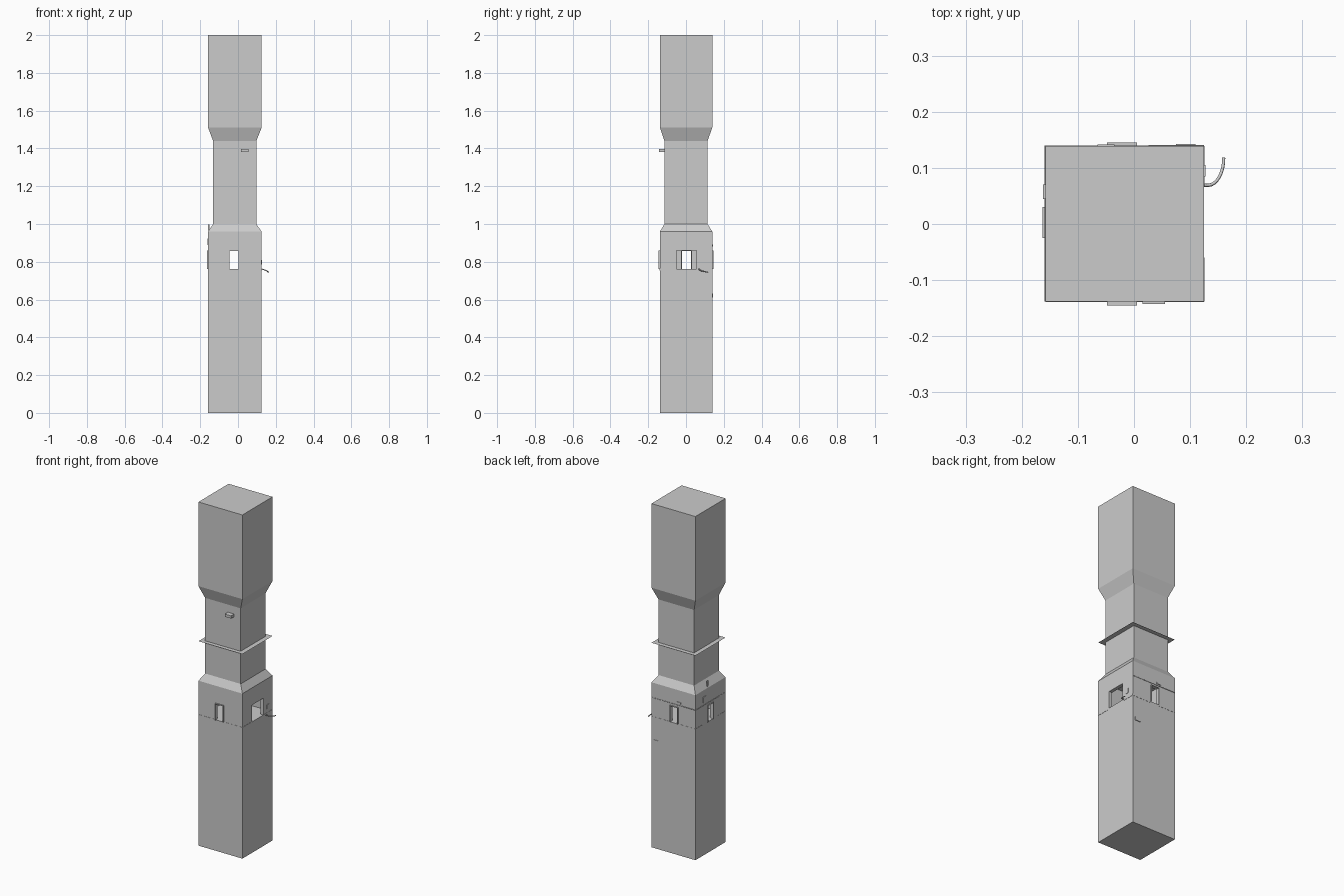
import bpy, bmesh, math
from mathutils import Vector

if "Cube" in bpy.data.objects:
    bpy.data.objects.remove(bpy.data.objects["Cube"])

X0, X1, Y0, Y1 = -0.158, 0.125, -0.138, 0.139      # outer walls
SX0, SX1, SY0, SY1 = -0.132, 0.097, -0.114, 0.114  # narrow shaft


def add_mesh(name, verts, faces):
    me = bpy.data.meshes.new(name)
    me.from_pydata(verts, [], faces)
    bm = bmesh.new()
    bm.from_mesh(me)
    bmesh.ops.recalc_face_normals(bm, faces=bm.faces)
    bm.to_mesh(me)
    bm.free()
    ob = bpy.data.objects.new(name, me)
    bpy.context.collection.objects.link(ob)
    return ob


def loft(name, rings):
    """Closed square column from (x0, x1, y0, y1, z) sections."""
    verts, faces = [], []
    for a, b, c, d, z in rings:
        verts += [(a, c, z), (b, c, z), (b, d, z), (a, d, z)]
    n = len(rings)
    for r in range(n - 1):
        for i in range(4):
            j = (i + 1) % 4
            faces.append((4*r + i, 4*r + j, 4*r + 4 + j, 4*r + 4 + i))
    faces += [(3, 2, 1, 0), tuple(range(4*n - 4, 4*n))]
    return add_mesh(name, verts, faces)


def box(name, x0, x1, y0, y1, z0, z1):
    return loft(name, [(x0, x1, y0, y1, z0), (x0, x1, y0, y1, z1)])


def tube(name, pts, radius):
    cu = bpy.data.curves.new(name, 'CURVE')
    cu.dimensions = '3D'
    cu.bevel_depth, cu.bevel_resolution, cu.use_fill_caps = radius, 1, True
    sp = cu.splines.new('POLY')
    sp.points.add(len(pts) - 1)
    for p, co in zip(sp.points, pts):
        p.co = (*co, 1)
    ob = bpy.data.objects.new(name, cu)
    bpy.context.collection.objects.link(ob)
    return ob


# Tower: plinth, room storey, narrow shaft, flared head
full, thin = (X0, X1, Y0, Y1), (SX0, SX1, SY0, SY1)
tower = loft("tower", [(*full, 0), (*full, 0.76), (*full, 0.96), (*thin, 1.0),
                       (*thin, 1.19), (*thin, 1.44), (*full, 1.51), (*full, 2.0)])

# Hollow room and its openings
DX0, DX1, DZ0, DZ1 = -0.048, 0.005, 0.762, 0.86
cutters = [
    box("room_cutter", X0 + .02, X1 - .02, Y0 + .02, Y1 - .02, 0.76, 0.945),
    box("door_cutter", DX0, DX1, -0.3, 0.3, DZ0, DZ1),
    box("right_window_cutter", 0, 0.3, -0.05, 0.055, DZ0, DZ1),
    box("left_door_cutter", -0.3, 0, -0.025, 0.03, DZ0, DZ1),
]
for c in cutters:
    m = tower.modifiers.new(c.name, 'BOOLEAN')
    m.operation, m.object, m.solver = 'DIFFERENCE', c, 'EXACT'
dg = bpy.context.evaluated_depsgraph_get()
cut = bpy.data.meshes.new_from_object(tower.evaluated_get(dg))
tower.modifiers.clear()
tower.data = cut
for c in cutters:
    bpy.data.objects.remove(c)

# Thin collar plate around the shaft
add_mesh("collar_plate",
         [(X0, Y0, 1.19), (X1, Y0, 1.19), (X1, Y1, 1.19), (X0, Y1, 1.19),
          (SX0, SY0, 1.19), (SX1, SY0, 1.19), (SX1, SY1, 1.19), (SX0, SY1, 1.19)],
         [(i, (i + 1) % 4, 4 + (i + 1) % 4, 4 + i) for i in range(4)])


# Door frames: two jambs and a lintel on each wall
T = 0.003
for side, ya, yb in (("front", -0.145, Y0 + .01), ("back", Y1 - .01, 0.145)):
    box(side + "_jamb_a", DX0, DX0 + T, ya, yb, DZ0, DZ1)
    box(side + "_jamb_b", DX1 - T, DX1, ya, yb, DZ0, DZ1)
    box(side + "_lintel", DX0, DX1, ya, yb, DZ1 - T, DZ1)
box("left_jamb_a", -0.163, X0 + .01, -0.025, -0.025 + T, DZ0, DZ1)
box("left_jamb_b", -0.163, X0 + .01, 0.03 - T, 0.03, DZ0, DZ1)
box("left_lintel", -0.163, X0 + .01, -0.025, 0.03, DZ1 - T, DZ1)

# Skirting strips below the room, interrupted at the doors
E = 0.001
for i, (a, b) in enumerate(((X0, DX0), (DX1, X1))):
    box(f"front_skirting_{i}", a, b, Y0 - E, Y0 + .002, 0.754, 0.764)
    box(f"back_skirting_{i}", a, b, Y1 - .002, Y1 + E, 0.754, 0.764)
for i, (a, b) in enumerate(((Y0, -0.06), (0.07, Y1))):
    box(f"left_skirting_{i}", X0 - E, X0 + .002, a, b, 0.754, 0.764)
    box(f"right_skirting_{i}", X1 - .002, X1 + E, a, b, 0.754, 0.764)

# Cable along the back and left walls
tube("wall_cable", [(X1, Y1, 0.873), (X0, Y1, 0.873), (X0, Y0, 0.873)], 0.0015)

# Small wall fittings
box("shaft_lamp_box", 0.015, 0.055, -0.143, SY0, 1.38, 1.396)
box("left_vent_box", -0.162, X0, 0.045, 0.07, 0.888, 0.922)
box("left_pipe", X0, X0 + .008, 0.018, 0.026, 0.965, 0.998)
box("back_door_sign", -0.065, -0.035, Y1, Y1 + .003, 0.882, 0.892)
box("back_ledge", 0.075, 0.11, Y1, 0.143, 0.612, 0.617)
box("back_ledge_lip", 0.075, 0.11, 0.141, 0.143, 0.612, 0.632)
box("right_switch_box", X1, X1 + .002, 0.085, 0.105, 0.785, 0.81)

# Curved drain spout sweeping out from the right wall
spout = [(X1, 0.069, 0.762)]
for i in range(9):
    t = i / 8 * math.pi / 2
    spout.append((0.132 + 0.028 * math.sin(t), 0.118 - 0.049 * math.cos(t),
                  0.760 - 0.016 * i / 8))
tube("drain_spout", spout, 0.003)
